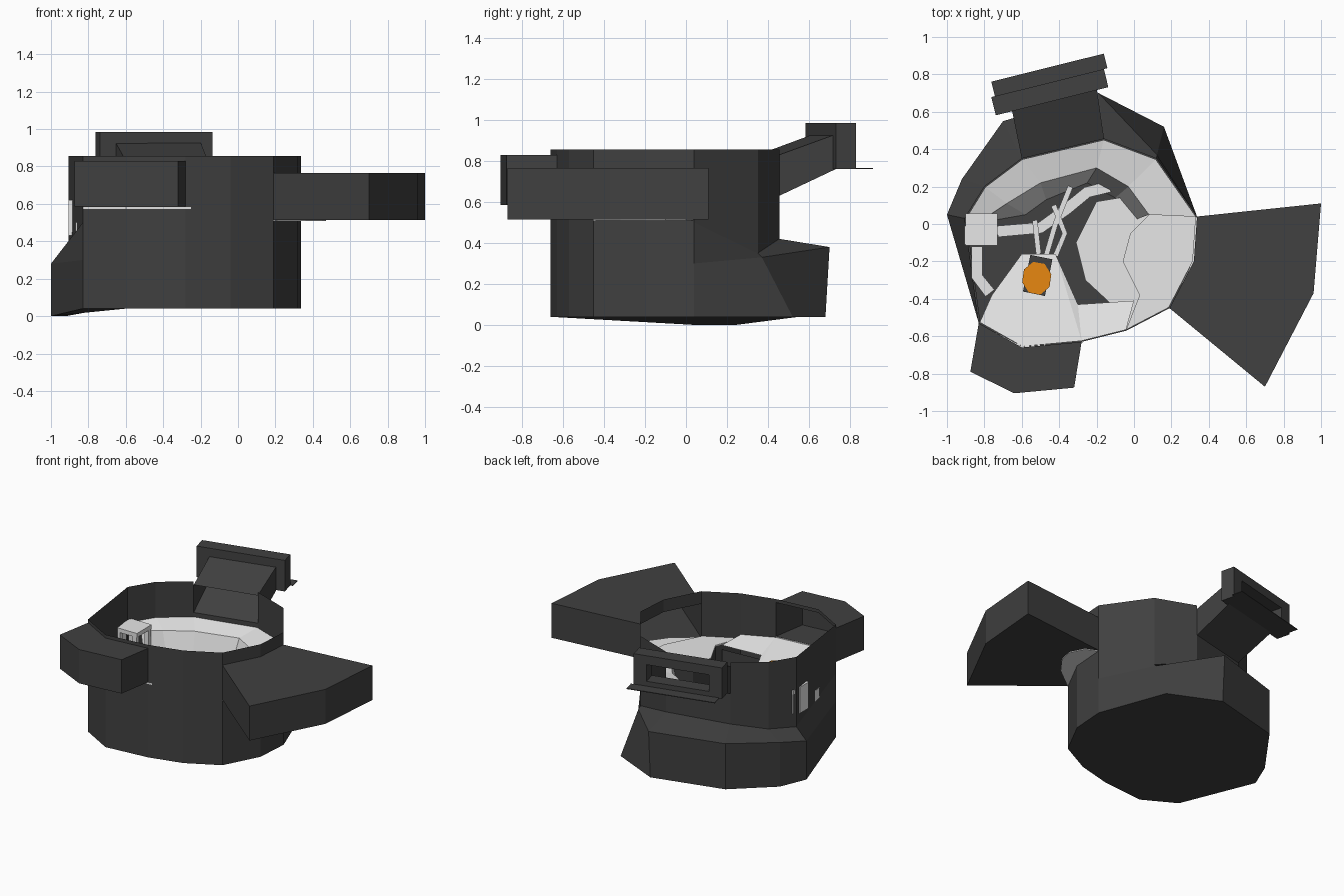
import bpy, bmesh, math
from mathutils import Vector, Matrix

old = bpy.data.objects.get("Cube")
if old:
    bpy.data.objects.remove(old, do_unlink=True)


def material(name, rgb):
    mat = bpy.data.materials.new(name)
    mat.use_nodes = True
    color = (*rgb, 1)
    mat.diffuse_color = color
    mat.node_tree.nodes["Principled BSDF"].inputs["Base Color"].default_value = color
    return mat


DARK = material("charcoal", (.052, .052, .052))
LIGHT = material("pale_grey", (.8, .8, .8))
ORANGE = material("orange", (.82, .25, .006))


def build(name, polygons, mat):
    """Make one object from a list of polygons, welding shared corners."""
    bm = bmesh.new()
    for polygon in polygons:
        bm.faces.new([bm.verts.new(p) for p in polygon])
    bmesh.ops.remove_doubles(bm, verts=bm.verts, dist=.0005)
    bmesh.ops.recalc_face_normals(bm, faces=bm.faces)
    mesh = bpy.data.meshes.new(name)
    bm.to_mesh(mesh)
    bm.free()
    mesh.materials.append(mat)
    obj = bpy.data.objects.new(name, mesh)
    bpy.context.collection.objects.link(obj)
    return obj


def at(point, z):
    return (point[0], point[1], z)


def prism_polygons(outline, low, high, open_sides=()):
    polygons = [[at(p, low) for p in outline], [at(p, high) for p in outline]]
    for i, p in enumerate(outline):
        q = outline[(i + 1) % len(outline)]
        if i not in open_sides:
            polygons.append([at(p, low), at(q, low), at(q, high), at(p, high)])
    return polygons


def prism(name, outline, low, high, mat, open_sides=()):
    return build(name, prism_polygons(outline, low, high, open_sides), mat)


def rectangle(cx, cy, width, depth):
    w, d = width / 2, depth / 2
    return [(cx - w, cy - d), (cx + w, cy - d), (cx + w, cy + d), (cx - w, cy + d)]


def path(name, points, width, low, high):
    """A mitred walkway along a few points."""
    pts = [Vector(p) for p in points]
    left, right = [], []
    for i, p in enumerate(pts):
        along = (pts[min(i + 1, len(pts) - 1)] - pts[max(i - 1, 0)]).normalized()
        side = Vector((-along.y, along.x)) * width / 2
        left.append(p + side)
        right.append(p - side)
    return prism(name, left + right[::-1], low, high, LIGHT)


# Shell outline at the rim, counter-clockwise from the front left corner
RIM = .855
rim = [(-.83, -.53), (-.6, -.66), (-.28, -.63), (-.04, -.57), (.19, -.45), (.32, -.2),
       (.337, .04), (.12, .35), (-.16, .455), (-.6, .35), (-.8, .2), (-.905, .03)]
# The same outline just inside the wall, for the terrain
wall = [(-.28 + (x + .28) * .99, -.1 + (y + .1) * .99) for x, y in rim]
# Columns that flare out: waist height, shoulder point, foot point
flare = {7: (.35, (.123, .37, .33), (.16, .52, .04)),
         8: (.42, (-.19, .7, .38), (-.19, .68, .04)),
         9: (.41, (-.7, .55, .37), (-.7, .55, .04)),
         10: (.37, (-.92, .24, .32), (-.92, .24, 0)),
         11: (.35, (-1, .05, .28), (-1, .05, 0))}
# Wall openings by panel: bottom and top height
FRONT_BAY, SIDE_BAY, CHUTE = (.585, .83), (.515, .765), (.63, RIM)
openings = {0: FRONT_BAY, 1: FRONT_BAY, 4: SIDE_BAY, 5: SIDE_BAY, 8: CHUTE}


def column(i):
    p = rim[i]
    return flare.get(i, (.5, at(p, .3), at(p, .04)))


# Outer shell with its flared skirt and flat base
panels = []
for i, p in enumerate(rim):
    j = (i + 1) % len(rim)
    q = rim[j]
    (waist_p, shoulder_p, foot_p), (waist_q, shoulder_q, foot_q) = column(i), column(j)
    low, high = openings.get(i, (RIM, RIM))
    panels.append([at(p, waist_p), at(q, waist_q), at(q, low), at(p, low)])
    if high < RIM:
        panels.append([at(p, high), at(q, high), at(q, RIM), at(p, RIM)])
    panels.append([shoulder_p, shoulder_q, at(q, waist_q), at(p, waist_p)])
    panels.append([foot_p, foot_q, shoulder_q, shoulder_p])
panels.append([column(i)[2] for i in range(len(rim))])
build("shell", panels, DARK)

# Dark floor of the sunken middle
PIT = .25
build("pit_floor", [[at(p, PIT) for p in wall]], DARK)

# Front and side bays, open towards the room
prism("front_bay", [rim[0], (-.875, -.79), (-.64, -.905), (-.32, -.875), rim[2], rim[1]],
      *FRONT_BAY, DARK, open_sides=(4, 5))
prism("side_bay", [rim[4], (.7, -.87), (.96, -.37), (1, .11), rim[6], rim[5]],
      *SIDE_BAY, DARK, open_sides=(4, 5))

# Sloping chute up to the lookout
near = [rim[9], rim[8]]
far = [(-.655, .62), (-.2, .73)]
a, b, c, d = [at(p, .63) for p in near] + [at(p, .76) for p in far[::-1]]
e, f, g, h = [at(p, .83) for p in near] + [at(p, .93) for p in far[::-1]]
build("chute", [[a, b, c, d], [e, f, g, h], [a, d, h, e], [b, c, g, f]], DARK)

# Lookout frame: four bars round a slot, and a thin sill
bars = []
for cx, width, low, high in ((0, .62, .76, .8), (0, .62, .92, .985),
                             (-.265, .09, .8, .92), (.265, .09, .8, .92)):
    bars += prism_polygons(rectangle(cx, 0, width, .1), low, high)
frame = build("lookout_frame", bars, DARK)
sill = prism("lookout_sill", rectangle(.02, .09, .62, .08), .76, .765, DARK)
for part in (frame, sill):
    part.data.transform(Matrix.Translation((-.45, .705, 0)) @ Matrix.Rotation(math.radians(14), 4, "Z"))

# Pale ledge round the back wall, with a slope down to the pit
inner = [(.08, .05), (-.03, .2), (-.2, .3), (-.5, .22), (-.68, .11), (-.8, .03)]
toe = [(.0, .02), (-.1, .14), (-.25, .22), (-.47, .13), (-.58, .05), (-.75, .02)]
ledge = []
rows = [[at(p, .6) for p in wall[6:]], [at(p, .57) for p in inner], [at(p, PIT) for p in toe]]
for outer_row, inner_row in zip(rows, rows[1:]):
    for k in range(len(inner) - 1):
        ledge.append([outer_row[k], outer_row[k + 1], inner_row[k + 1], inner_row[k]])
build("back_ledge", ledge, LIGHT)

# Front terrace falling gently to the pit, with a thin lip under the bay
edge = [(-.76, -.38), (-.6, -.16), (-.42, -.16), (-.3, -.43), (0, -.41)]
top = [[at(wall[0], .58), at(wall[1], .58), at(edge[1], .5), at(edge[0], .53)],
       [at(wall[1], .58), at(wall[2], .58), at(edge[2], .5), at(edge[1], .5)],
       [at(wall[2], .58), at(edge[3], .53), at(edge[2], .5)],
       [at(wall[2], .58), at(wall[3], .56), at(edge[4], .53), at(edge[3], .53)]]
build("front_terrace", top, LIGHT)
build("terrace_wall", [[at(p, PIT), at(q, PIT), at(q, .5), at(p, .5)]
                       for p, q in zip(edge, edge[1:])], DARK)
prism("front_lip", [rim[0], (-.6, -.666), (-.25, -.63), rim[2], wall[1]], .573, .584, LIGHT)

# Low side terrace, the raised step above it, and the apron into the side bay
prism("side_terrace", [wall[3], wall[4], wall[5], wall[6], (.08, .05), (-.02, .15),
                       (-.2, .12), (-.31, -.1), (-.26, -.3), (-.12, -.43)], PIT, .32, LIGHT)
step = [wall[3], wall[4], wall[5], wall[6], (.08, .05), (-.02, -.05), (-.06, -.2), (.03, -.38)]
prism("step_wall", step, PIT, .525, DARK)
prism("side_step", step, .525, .533, LIGHT)
prism("side_apron", [rim[4], (.36, -.32), (.45, -.2), (.47, -.1), (.42, 0), wall[6], wall[5]],
      .509, .523, LIGHT)

# Walkways and cables across the pit
path("main_walkway", [(-.73, -.04), (-.5, -.02), (-.36, .08), (-.25, .17), (-.13, .2)], .06, .3, .34)
path("left_walkway", [(-.84, -.12), (-.84, -.28), (-.77, -.37)], .06, .42, .5)
for n, route in enumerate(([(-.47, -.17), (-.42, 0), (-.34, .2)],
                           [(-.42, -.17), (-.37, -.05), (-.43, .1)],
                           [(-.51, -.16), (-.53, .02)])):
    path(f"cable_{n + 1}", route, .028, .36, .38)

# Small open table by the wall, and its hatch on the outside
table = prism_polygons(rectangle(-.815, -.03, .17, .17), .59, .62)
for sx in (-1, 1):
    for sy in (-1, 1):
        table += prism_polygons(rectangle(-.815 + sx * .065, -.03 + sy * .07, .03, .03), .45, .59)
build("table", table, LIGHT)
prism("wall_hatch", rectangle(-.895, -.06, .02, .1), .43, .62, LIGHT)

# Orange tub on a dark base
base = [Matrix.Rotation(-.2, 2) @ Vector(p) for p in rectangle(0, 0, .12, .2)]
prism("tub_base", [(-.515 + p.x, -.275 + p.y) for p in base], .45, .56, DARK)
prism("tub", [(-.52 + .08 * math.cos(t), -.29 + .09 * math.sin(t))
              for t in (math.tau * (k + .3) / 8 for k in range(8))], .45, .568, ORANGE)
